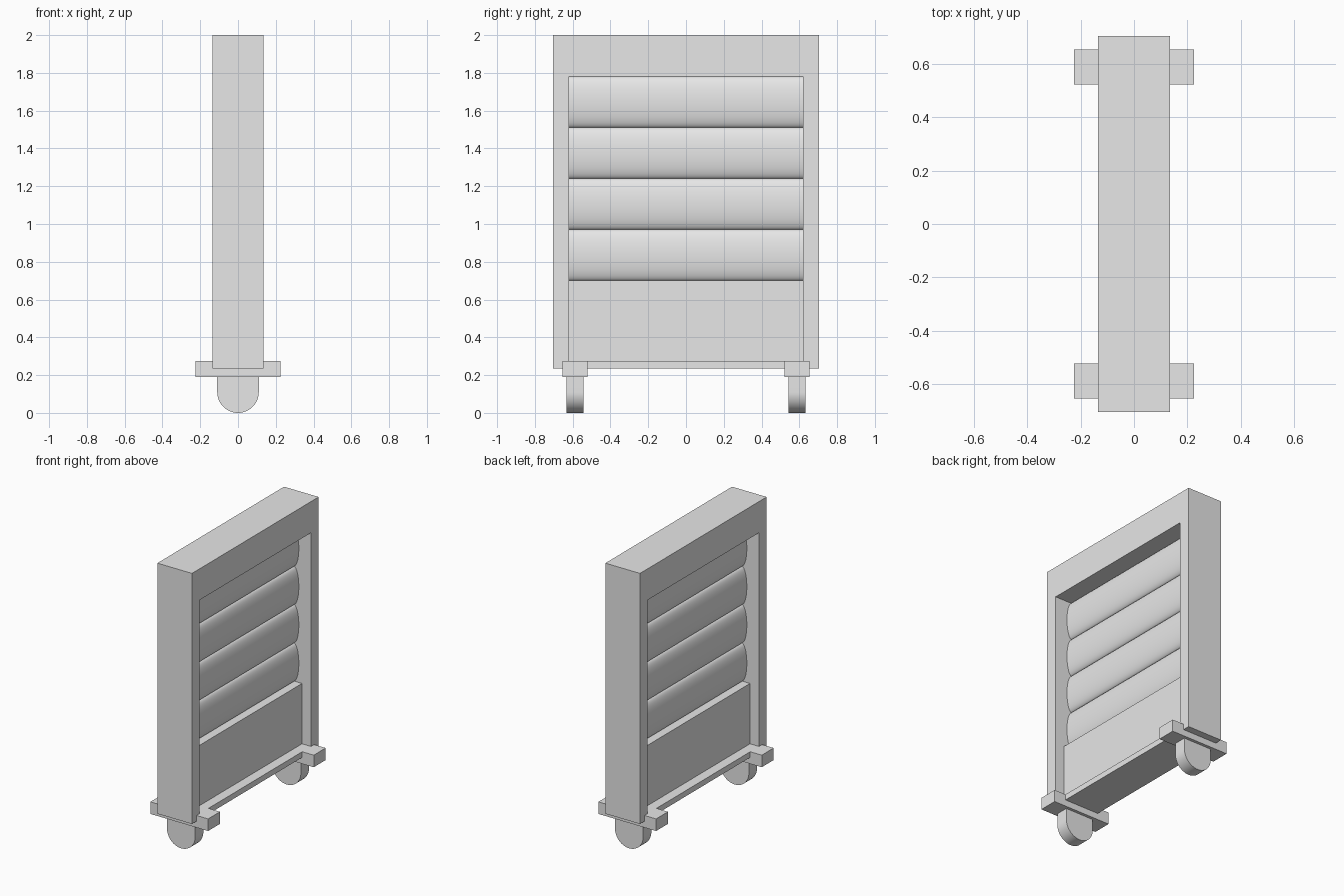
import bpy
import bmesh
from math import cos, sin, pi, radians

cube = bpy.data.objects.get("Cube")
if cube:
    bpy.data.objects.remove(cube, do_unlink=True)

grey = bpy.data.materials.new("plain grey")
grey.use_nodes = True
grey.diffuse_color = (0.8, 0.8, 0.8, 1)
grey.node_tree.nodes["Principled BSDF"].inputs["Base Color"].default_value = (0.8, 0.8, 0.8, 1)


def extrude_y(name, profile, y0, y1, smooth=False):
    """Extrude an (x, z) outline from y0 to y1."""
    bm = bmesh.new()
    face = bm.faces.new([bm.verts.new((x, y0, z)) for x, z in profile])
    out = bmesh.ops.extrude_face_region(bm, geom=[face])
    moved = [v for v in out["geom"] if isinstance(v, bmesh.types.BMVert)]
    bmesh.ops.translate(bm, verts=moved, vec=(0, y1 - y0, 0))
    bmesh.ops.recalc_face_normals(bm, faces=bm.faces)
    mesh = bpy.data.meshes.new(name)
    bm.to_mesh(mesh)
    bm.free()
    mesh.materials.append(grey)
    obj = bpy.data.objects.new(name, mesh)
    bpy.context.collection.objects.link(obj)
    if smooth:
        bpy.ops.object.select_all(action='DESELECT')
        obj.select_set(True)
        bpy.context.view_layer.objects.active = obj
        bpy.ops.object.shade_smooth_by_angle(angle=radians(35))
    return obj


def box(name, half_x, y0, y1, z0, z1):
    outline = [(-half_x, z0), (half_x, z0), (half_x, z1), (-half_x, z1)]
    return extrude_y(name, outline, y0, y1)


def arc(rx, rz, cz, start, end, steps):
    angles = [start + (end - start) * i / steps for i in range(steps + 1)]
    return [(rx * cos(a), cz + rz * sin(a)) for a in angles]


# Outer frame: an upright loop in the side plane, given its thickness along x
DEPTH, WIDTH, INNER = 0.135, 0.705, 0.62
BOTTOM, SILL, HEAD, TOP = 0.235, 0.275, 1.78, 2.0
bm = bmesh.new()
rings = []
for x in (-DEPTH, DEPTH):
    for half, low, high in ((WIDTH, BOTTOM, TOP), (INNER, SILL, HEAD)):
        corners = ((-half, low), (half, low), (half, high), (-half, high))
        rings.append([bm.verts.new((x, y, z)) for y, z in corners])
out_r, in_r, out_l, in_l = rings
for a, b in ((out_r, in_r), (in_r, in_l), (in_l, out_l), (out_l, out_r)):
    for i in range(4):
        j = (i + 1) % 4
        bm.faces.new((a[i], a[j], b[j], b[i]))
bmesh.ops.recalc_face_normals(bm, faces=bm.faces)
mesh = bpy.data.meshes.new("frame")
bm.to_mesh(mesh)
bm.free()
mesh.materials.append(grey)
bpy.context.collection.objects.link(bpy.data.objects.new("frame", mesh))

# Flat lower panel, recessed on both sides
PANEL_TOP = 0.70
box("lower_panel", 0.065, -INNER, INNER, SILL, PANEL_TOP)

# Four stacked slats with an oval section
SLATS = 4
pitch = (HEAD - PANEL_TOP) / SLATS
for i in range(SLATS):
    centre = PANEL_TOP + pitch * (i + 0.5)
    oval = arc(0.04, pitch / 2, centre, 0, 2 * pi, 48)[:-1]
    extrude_y(f"slat_{i + 1}", oval, -INNER, INNER, smooth=True)

# Cross brackets with round-bottomed feet
for label, y in (("front", -0.588), ("back", 0.588)):
    box(f"{label}_bracket", 0.225, y - 0.066, y + 0.066, 0.19, SILL)
    foot = arc(0.11, 0.11, 0.11, pi, 2 * pi, 32) + [(0.11, 0.2), (-0.11, 0.2)]
    extrude_y(f"{label}_foot", foot, y - 0.045, y + 0.045, smooth=True)
